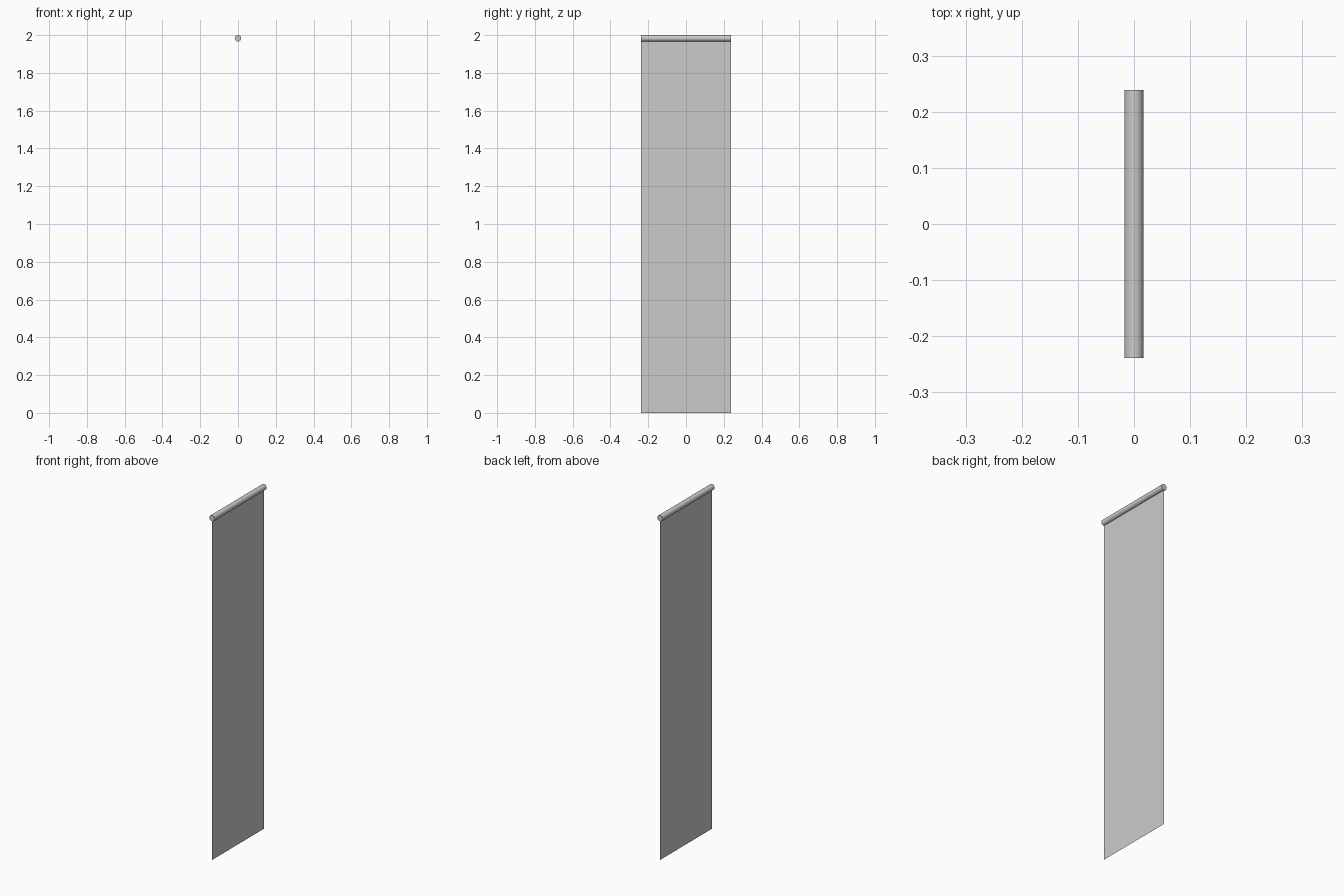
import bpy
from math import radians

if "Cube" in bpy.data.objects:
    bpy.data.objects.remove(bpy.data.objects["Cube"])

HALF_WIDTH = 0.239
ROD_RADIUS = 0.017
ROD_Z = 2.0 - ROD_RADIUS

# Hanging cloth: a single flat sheet from the rod's axis to the ground
bpy.ops.mesh.primitive_plane_add(size=1, location=(0, 0, ROD_Z / 2), rotation=(0, radians(90), 0))
cloth = bpy.context.object
cloth.name = "banner_cloth"
cloth.scale = (ROD_Z, HALF_WIDTH * 2, 1)
bpy.ops.object.transform_apply(location=False, rotation=True, scale=True)

# Top rod: capped cylinder across the width
bpy.ops.mesh.primitive_cylinder_add(vertices=32, radius=ROD_RADIUS, depth=HALF_WIDTH * 2,
                                    location=(0, 0, ROD_Z), rotation=(radians(90), 0, 0))
rod = bpy.context.object
rod.name = "top_rod"
bpy.ops.object.transform_apply(location=False, rotation=True, scale=True)
bpy.ops.object.shade_smooth_by_angle(angle=radians(40))
